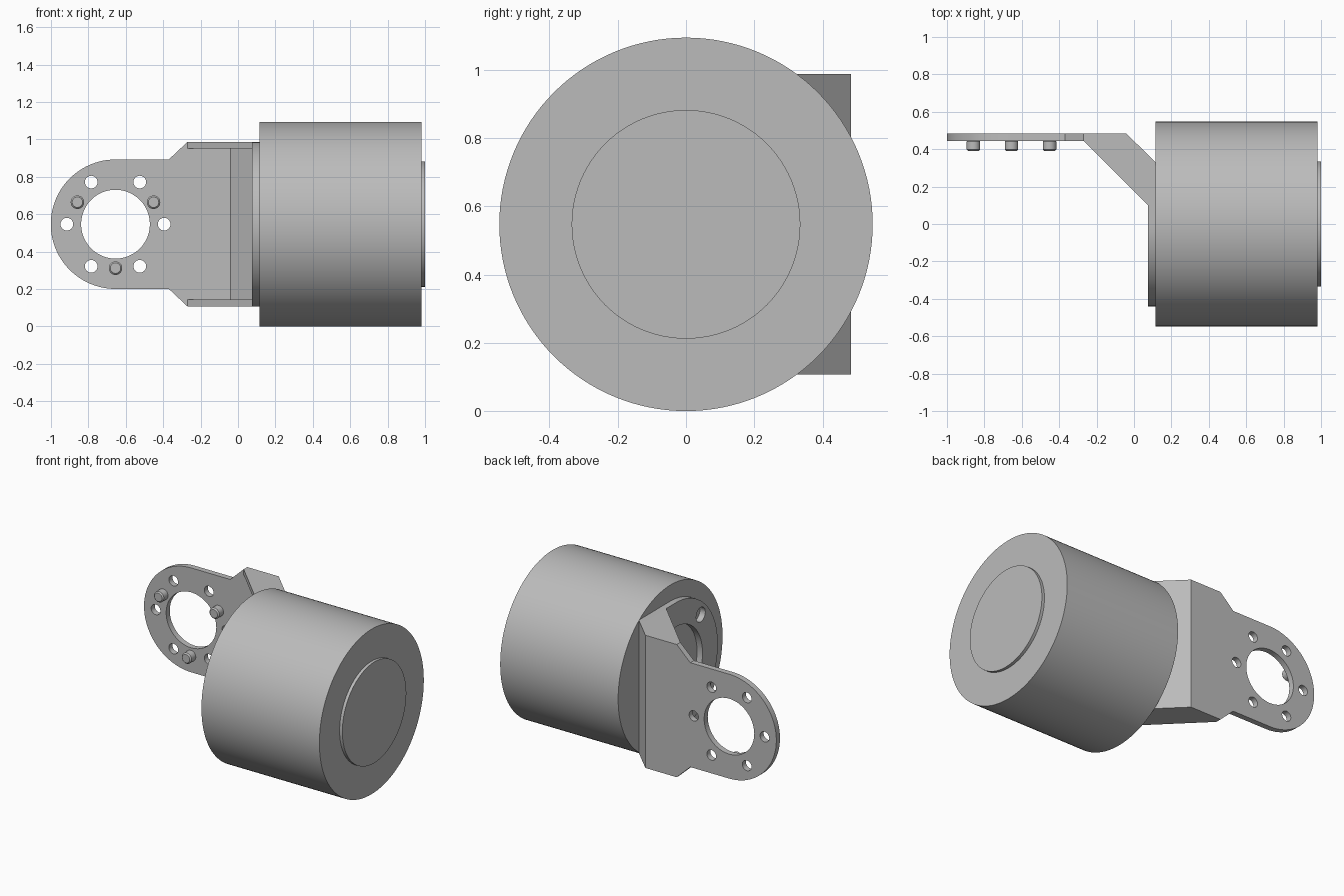
import bpy
from math import sin, cos, pi, radians
from mathutils import Matrix, Vector

cube = bpy.data.objects.get("Cube")
if cube:
    bpy.data.objects.remove(cube, do_unlink=True)

metal = bpy.data.materials.new("plain grey metal")
metal.use_nodes = True
GREY = (0.5, 0.5, 0.5, 1)
metal.diffuse_color = GREY
metal.node_tree.nodes["Principled BSDF"].inputs["Base Color"].default_value = GREY

MID = 0.547  # height of the motor axis
# Frames for flat profiles: which world axes the profile's x, y and depth follow
FACE_X = Matrix(((0, 0, 1, 0), (1, 0, 0, 0), (0, 1, 0, 0), (0, 0, 0, 1)))
FACE_Y = Matrix.Rotation(pi / 2, 4, "X")
FACE_Z = Matrix.Identity(4)


def arc(cx, cy, r, start=0, end=360, n=48):
    closed = end - start == 360
    steps = n if closed else n - 1
    angles = [radians(start + (end - start) * i / steps) for i in range(n)]
    return [(cx + r * cos(a), cy + r * sin(a)) for a in angles]


def finish(obj, name):
    obj.name = obj.data.name = name
    obj.data.materials.clear()
    obj.data.materials.append(metal)
    bpy.ops.object.select_all(action="DESELECT")
    obj.select_set(True)
    bpy.context.view_layer.objects.active = obj
    bpy.ops.object.shade_smooth_by_angle(angle=radians(30))
    return obj


def plate(name, loops, thickness, frame, centre):
    """Flat plate: first loop is the outline, the rest are holes."""
    curve = bpy.data.curves.new(name, "CURVE")
    curve.dimensions = "2D"
    curve.fill_mode = "BOTH"
    curve.extrude = thickness / 2
    for loop in loops:
        spline = curve.splines.new("POLY")
        spline.points.add(len(loop) - 1)
        for point, (x, y) in zip(spline.points, loop):
            point.co = (x, y, 0, 1)
        spline.use_cyclic_u = True
    obj = bpy.data.objects.new(name, curve)
    bpy.context.collection.objects.link(obj)
    bpy.ops.object.select_all(action="DESELECT")
    obj.select_set(True)
    bpy.context.view_layer.objects.active = obj
    bpy.ops.object.convert(target="MESH")
    obj = bpy.context.view_layer.objects.active
    obj.matrix_world = Matrix.Translation(Vector(centre)) @ frame
    return finish(obj, name)


def rod(name, r, start, end, segments=96, bevel=0):
    start, end = Vector(start), Vector(end)
    bpy.ops.mesh.primitive_cylinder_add(vertices=segments, radius=r, depth=(end - start).length,
                                        location=(start + end) / 2)
    obj = bpy.context.object
    obj.rotation_euler = (end - start).to_track_quat("Z", "Y").to_euler()
    if bevel:
        mod = obj.modifiers.new("edge", "BEVEL")
        mod.width = bevel
        mod.segments = 1
    return finish(obj, name)


# Motor body and its raised end cap
rod("motor_body", MID, (0.115, 0, MID), (0.98, 0, MID), 128)
rod("end_cap", 0.335, (0.97, 0, MID), (1, 0, MID))

# Mounting flange: half-round plate with central bore and screw holes
outline = arc(0, 0, 0.44, 90, 270) + [(0.33, -0.44), (0.33, 0.44)]
screws = [arc(0.37 * cos(radians(a)), 0.37 * sin(radians(a)), 0.048, n=24)
          for a in (45, 135, 225, 315)]
plate("mounting_flange", [outline, arc(0, 0, 0.28)] + screws, 0.04, FACE_X, (0.095, 0, MID))

# Arm plate: rounded end, large opening and a ring of six holes
AX = -0.655
outline = arc(AX, 0, 0.346, 90, 270)
outline += [(-0.37, -0.346), (-0.27, -0.44), (-0.04, -0.44),
            (-0.04, 0.44), (-0.27, 0.44), (-0.37, 0.346)]
ring = [arc(AX + 0.26 * cos(k * pi / 3), 0.26 * sin(k * pi / 3), 0.034, n=24) for k in range(6)]
plate("arm_plate", [outline, arc(AX, 0, 0.184)] + ring, 0.038, FACE_Y, (0, 0.464, MID))

# Slanted plate joining the arm to the flange
slant = [(-0.04, 0.483), (0.115, 0.33), (0.075, 0.33), (-0.04, 0.445)]
plate("slanted_plate", [slant], 0.82, FACE_Z, (0, 0, MID))

# Upper and lower side webs
web = [(-0.27, 0.483), (-0.04, 0.483), (0.115, 0.33), (0.115, 0.1), (0.075, 0.1), (-0.27, 0.445)]
for name, side in (("upper_web", 1), ("lower_web", -1)):
    plate(name, [web], 0.036, FACE_Z, (0, 0, MID + side * 0.422))

# Three locating pins on the arm
for k, a in enumerate((30, 150, 270)):
    x, z = AX + 0.235 * cos(radians(a)), MID + 0.235 * sin(radians(a))
    rod(f"locating_pin_{k + 1}", 0.036, (x, 0.45, z), (x, 0.39, z), 32, 0.008)
